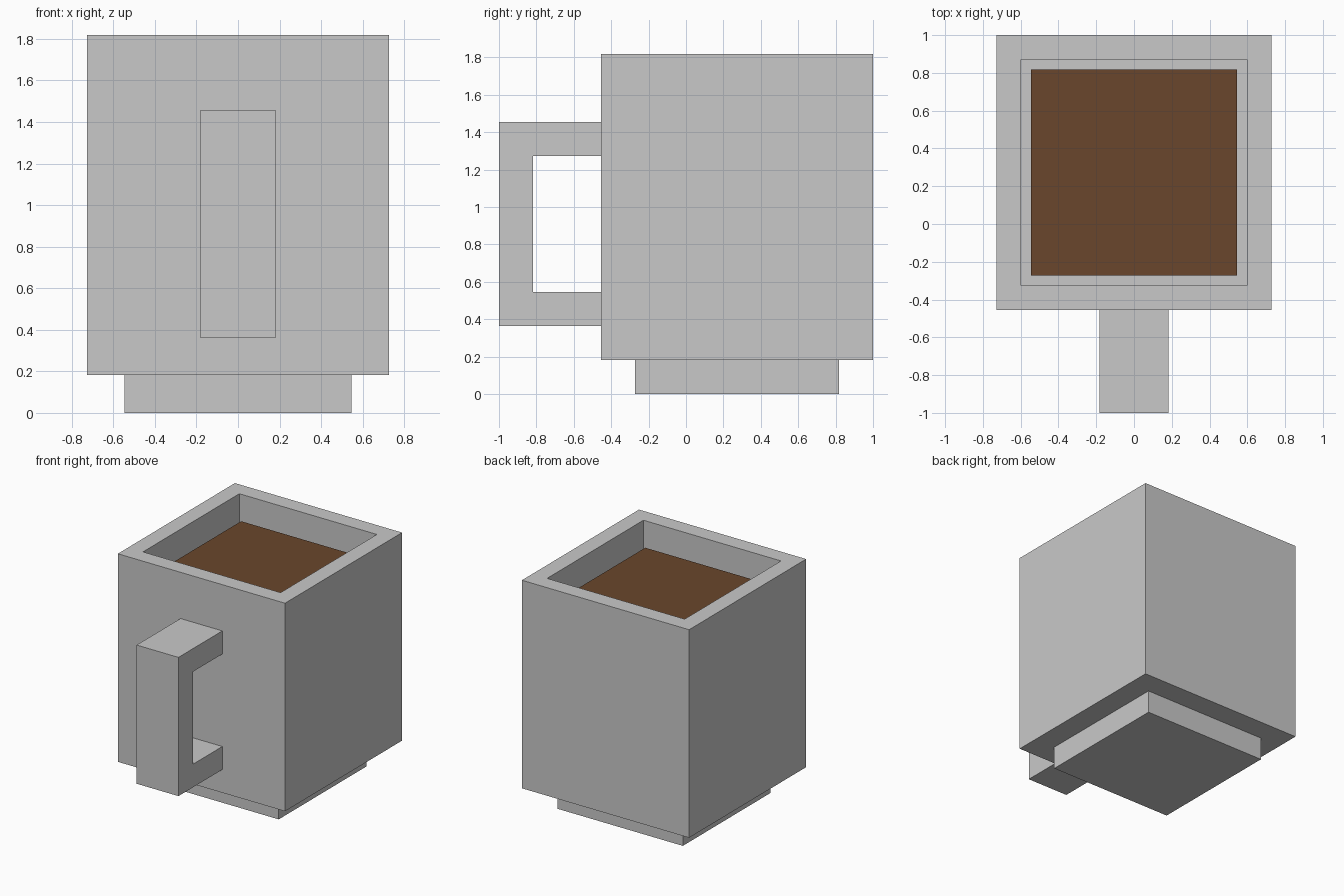
import bpy, bmesh
from mathutils import Vector

if "Cube" in bpy.data.objects:
    bpy.data.objects.remove(bpy.data.objects["Cube"])

U = 2 / 11  # block unit: the whole mug is 11 units deep


def material(name, rgb):
    m = bpy.data.materials.new(name)
    m.diffuse_color = (*rgb, 1)
    m.use_nodes = True
    m.node_tree.nodes["Principled BSDF"].inputs["Base Color"].default_value = m.diffuse_color
    return m


def finish(name, bm, mat):
    bmesh.ops.recalc_face_normals(bm, faces=bm.faces)
    mesh = bpy.data.meshes.new(name)
    bm.to_mesh(mesh)
    bm.free()
    mesh.materials.append(mat)
    obj = bpy.data.objects.new(name, mesh)
    bpy.context.collection.objects.link(obj)
    return obj


def extruded(name, profile, direction, mat):
    """Extrude a flat outline (in block units) along a direction."""
    bm = bmesh.new()
    face = bm.faces.new([bm.verts.new(Vector(p) * U) for p in profile])
    new = bmesh.ops.extrude_face_region(bm, geom=[face], use_keep_orig=True)["geom"]
    bmesh.ops.translate(bm, vec=Vector(direction) * U,
                        verts=[v for v in new if isinstance(v, bmesh.types.BMVert)])
    return finish(name, bm, mat)


def square(half, cy, z):
    return [(x * half, cy + y * half, z) for x, y in ((-1, -1), (1, -1), (1, 1), (-1, 1))]


ceramic = material("grey ceramic", (0.584, 0.584, 0.584))
coffee_brown = material("coffee brown", (0.144, 0.061, 0.025))

CY = 1.5  # the cup sits behind the origin, the handle in front

# Foot under the cup
extruded("foot", square(3, CY, 0), (0, 0, 1), ceramic)

# Cup body: block with its top inset and sunk to make the cavity
cup = extruded("cup_body", square(4, CY, 1), (0, 0, 9), ceramic)
bm = bmesh.new()
bm.from_mesh(cup.data)
top = max(bm.faces, key=lambda f: f.calc_center_median().z)
bmesh.ops.inset_individual(bm, faces=[top], thickness=U)
floor = bmesh.ops.extrude_discrete_faces(bm, faces=[top])["faces"][0]
bmesh.ops.translate(bm, vec=(0, 0, -8 * U), verts=floor.verts)
# join the sunk floor to the rim with inner walls
rim = [e for e in bm.edges if e.is_boundary]
if rim:
    bmesh.ops.bridge_loops(bm, edges=rim)
bm.to_mesh(cup.data)
bm.free()

# Coffee surface filling the opening one unit below the rim
bm = bmesh.new()
bm.faces.new([bm.verts.new(Vector(p) * U) for p in square(3, CY, 9)])
finish("coffee", bm, coffee_brown)

# C-shaped handle, outlined from the side and extruded across
outline = [(-2.5, 2), (-5.5, 2), (-5.5, 8), (-2.5, 8),
           (-2.5, 7), (-4.5, 7), (-4.5, 3), (-2.5, 3)]
extruded("handle", [(-1, y, z) for y, z in outline], (2, 0, 0), ceramic)
